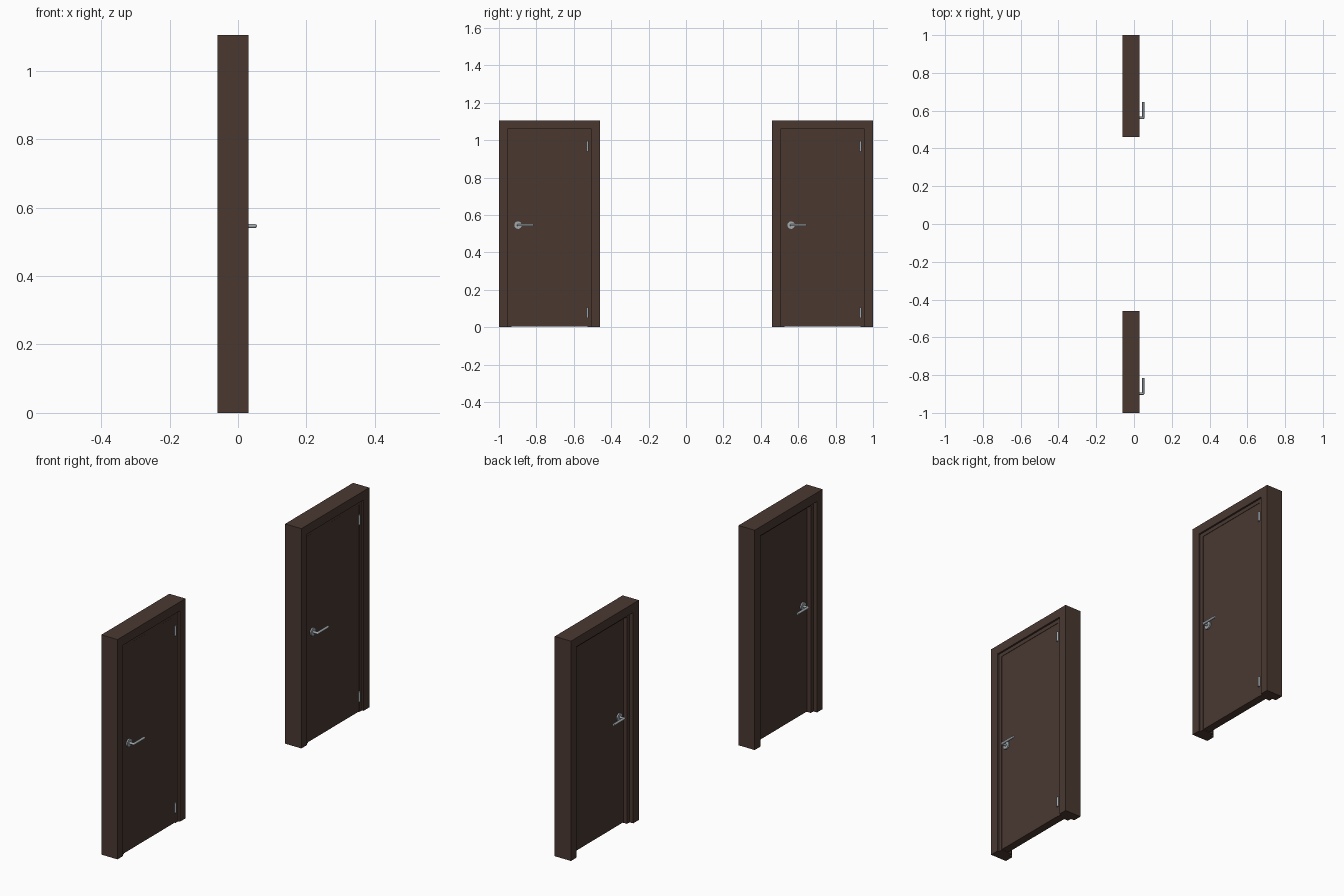
import bpy, bmesh, math
from mathutils import Vector, Matrix

if "Cube" in bpy.data.objects:
    bpy.data.objects.remove(bpy.data.objects["Cube"])


def material(name, rgb):
    m = bpy.data.materials.new(name)
    m.diffuse_color = (*rgb, 1)
    m.use_nodes = True
    m.node_tree.nodes["Principled BSDF"].inputs["Base Color"].default_value = m.diffuse_color
    return m


WOOD = material("dark brown wood", (0.068, 0.040, 0.030))
STEEL = material("satin steel", (0.36, 0.40, 0.43))


def finish(name, bm, mat, smooth=False):
    bmesh.ops.recalc_face_normals(bm, faces=bm.faces[:])
    me = bpy.data.meshes.new(name)
    bm.to_mesh(me)
    bm.free()
    me.materials.append(mat)
    ob = bpy.data.objects.new(name, me)
    bpy.context.collection.objects.link(ob)
    if smooth:
        bpy.ops.object.select_all(action='DESELECT')
        ob.select_set(True)
        bpy.context.view_layer.objects.active = ob
        bpy.ops.object.shade_smooth_by_angle()
    return ob


def arch(name, yc, outer, inner, top_out, top_in, x0, x1):
    """Door-shaped U outline extruded through the wall thickness."""
    bm = bmesh.new()
    pts = [(-outer, 0), (-outer, top_out), (outer, top_out), (outer, 0),
           (inner, 0), (inner, top_in), (-inner, top_in), (-inner, 0)]
    f = bm.faces.new([bm.verts.new((x0, yc + y, z)) for y, z in pts])
    ext = bmesh.ops.extrude_face_region(bm, geom=[f])["geom"]
    bmesh.ops.translate(bm, vec=(x1 - x0, 0, 0),
                        verts=[g for g in ext if isinstance(g, bmesh.types.BMVert)])
    return finish(name, bm, WOOD)


def box(name, lo, hi, mat):
    bm = bmesh.new()
    lo, hi = Vector(lo), Vector(hi)
    bmesh.ops.create_cube(bm, size=1, matrix=Matrix.Translation((lo + hi) / 2)
                          @ Matrix.Diagonal((*(hi - lo), 1)))
    return finish(name, bm, mat)


def rods(name, parts, mat, sides=20):
    """Cylinders given as (start, end, radius); radius-only ends become balls."""
    bm = bmesh.new()
    for a, b, r in parts:
        a, b = Vector(a), Vector(b)
        d = b - a
        if d.length < 1e-6:
            bmesh.ops.create_uvsphere(bm, u_segments=sides, v_segments=10, radius=r,
                                      matrix=Matrix.Translation(a))
            continue
        bmesh.ops.create_cone(bm, cap_ends=True, segments=sides, radius1=r, radius2=r,
                              depth=d.length, matrix=Matrix.Translation((a + b) / 2)
                              @ d.to_track_quat('Z', 'Y').to_matrix().to_4x4())
    return finish(name, bm, mat, smooth=True)


LEAF = 0.02        # half thickness of the door leaf
HZ = 0.546         # handle height

for tag, yc in (("left", -0.73), ("right", 0.73)):
    # outer frame, then the narrower stop set back inside it
    arch(f"{tag}_door_frame", yc, 0.27, 0.225, 1.105, 1.06, -0.06, 0.03)
    arch(f"{tag}_door_stop", yc, 0.225, 0.204, 1.06, 1.041, -0.04, 0.021)
    box(f"{tag}_door_leaf", (-LEAF, yc - 0.203, 0.003), (LEAF, yc + 0.203, 1.04), WOOD)

    # lever handles on both faces
    for side, s in (("front", 1), ("back", -1)):
        y = yc - 0.168
        bend = (s * 0.049, y, HZ)
        rods(f"{tag}_{side}_handle", [
            ((s * (LEAF - 0.002), y, HZ), (s * (LEAF + 0.007), y, HZ), 0.020),
            ((s * LEAF, y, HZ), bend, 0.006),
            (bend, bend, 0.006),
            (bend, (s * 0.049, yc - 0.085, HZ), 0.006)], STEEL)

    # hinge knuckles
    for spot, z in (("lower", 0.078), ("upper", 0.967)):
        rods(f"{tag}_{spot}_hinge",
             [((0.021, yc + 0.203, z - 0.025), (0.021, yc + 0.203, z + 0.025), 0.006)],
             STEEL, 16)
